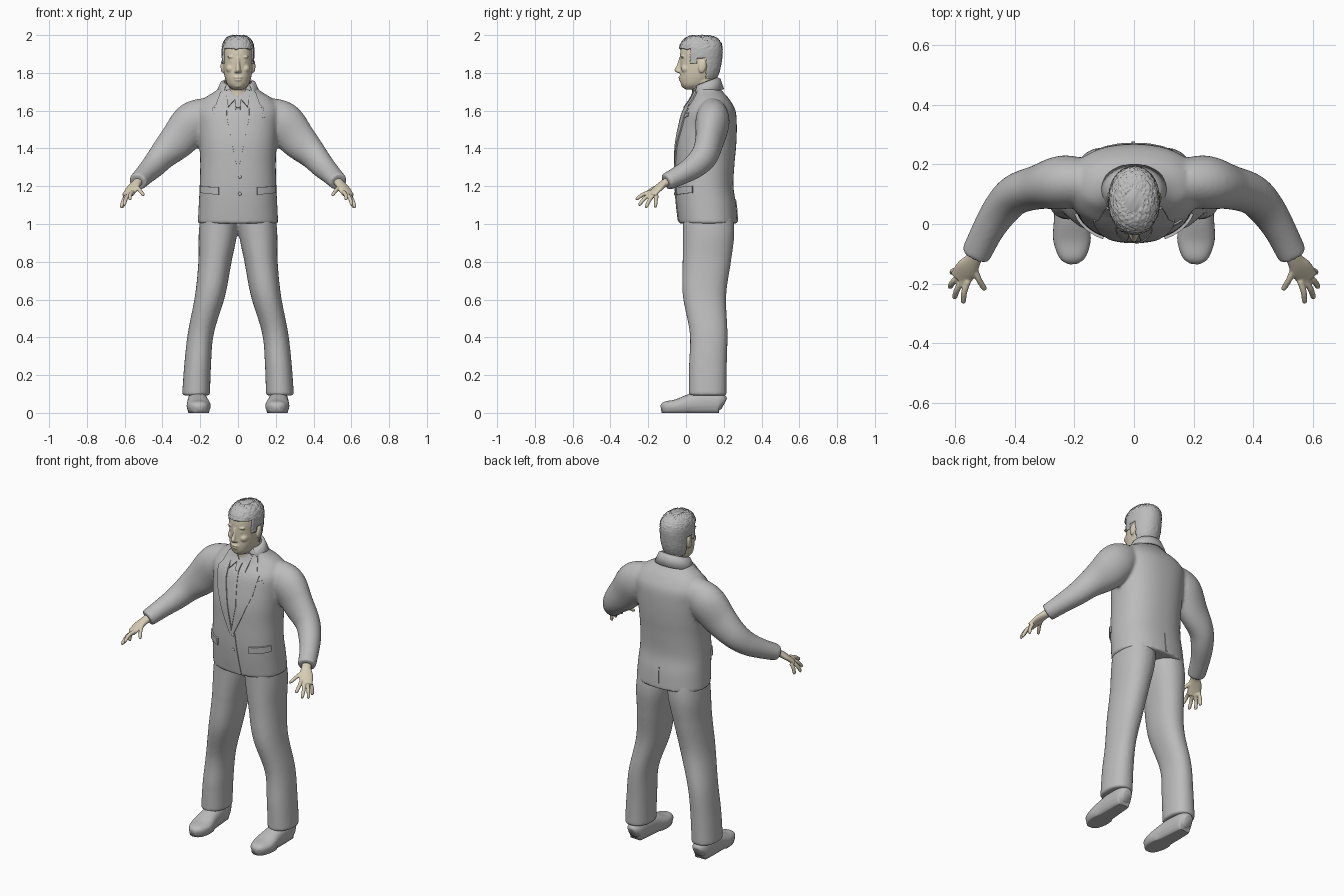
import bpy, bmesh, math, random
from math import sin, cos, pi
from mathutils import Vector, Matrix
from mathutils.bvhtree import BVHTree

if "Cube" in bpy.data.objects:
    bpy.data.objects.remove(bpy.data.objects["Cube"])
random.seed(4)


def material(name, rgb):
    m = bpy.data.materials.new(name)
    m.use_nodes = True
    m.diffuse_color = (*rgb, 1)
    m.node_tree.nodes["Principled BSDF"].inputs["Base Color"].default_value = (*rgb, 1)
    return m


CLOTH = material("grey cloth", (0.5, 0.5, 0.5))
SKIN = material("skin", (0.68, 0.61, 0.46))


def smooth_rings(rings, steps):
    # Catmull-Rom interpolation between the given rings
    r = [rings[0]] + list(rings) + [rings[-1]]
    out = []
    for i in range(1, len(r) - 2):
        for k in range(steps):
            t = k / steps
            out.append([0.5 * (2 * b + (c - a) * t + (2 * a - 5 * b + 4 * c - d) * t * t
                               + (3 * b - a - 3 * c + d) * t ** 3)
                        for a, b, c, d in zip(r[i - 1], r[i], r[i + 1], r[i + 2])])
    return out + [list(rings[-1])]


def loft(bm, rings, follow=False, n=32, p=2.0, steps=6):
    # rings are (x, y, z, half width, half depth)
    rings = smooth_rings(rings, steps)
    loops = []
    for i, (x, y, z, rx, ry) in enumerate(rings):
        u, v = Vector((1, 0, 0)), Vector((0, 1, 0))
        if follow:
            a, b = rings[max(i - 1, 0)], rings[min(i + 1, len(rings) - 1)]
            t = (Vector(b[:3]) - Vector(a[:3])).normalized()
            u = t.cross(Vector((0, 0, 1))).normalized()
            v = u.cross(t)
        loop = []
        for k in range(n):
            c, s = cos(2 * pi * k / n), sin(2 * pi * k / n)
            c = math.copysign(abs(c) ** (2 / p), c)
            s = math.copysign(abs(s) ** (2 / p), s)
            loop.append(bm.verts.new(Vector((x, y, z)) + u * rx * c + v * ry * s))
        loops.append(loop)
    faces = [bm.faces.new((a[k], a[(k + 1) % n], b[(k + 1) % n], b[k]))
             for a, b in zip(loops, loops[1:]) for k in range(n)]
    faces += [bm.faces.new(loops[0][::-1]), bm.faces.new(loops[-1])]
    bmesh.ops.recalc_face_normals(bm, faces=faces)
    return loops


def blob(bm, pos, size, tilt=0):
    mat = Matrix.Translation(pos) @ Matrix.Rotation(tilt, 4, 'X') @ Matrix.Diagonal((*size, 1))
    bmesh.ops.create_uvsphere(bm, u_segments=20, v_segments=12, radius=1, matrix=mat)


def mirror(bm):
    geom = bmesh.ops.duplicate(bm, geom=bm.verts[:] + bm.edges[:] + bm.faces[:])["geom"]
    bmesh.ops.scale(bm, vec=(-1, 1, 1), verts=[g for g in geom if isinstance(g, bmesh.types.BMVert)])
    bmesh.ops.reverse_faces(bm, faces=[g for g in geom if isinstance(g, bmesh.types.BMFace)])


def finish(bm, name, mat, voxel=0, relax=0, thick=0):
    me = bpy.data.meshes.new(name)
    bm.to_mesh(me)
    bm.free()
    ob = bpy.data.objects.new(name, me)
    bpy.context.collection.objects.link(ob)
    me.materials.append(mat)
    me.polygons.foreach_set("use_smooth", [not thick] * len(me.polygons))
    if voxel:  # fuse overlapping volumes into one skin
        m = ob.modifiers.new("Fuse", 'REMESH')
        m.mode, m.voxel_size, m.use_smooth_shade = 'VOXEL', voxel, True
    if relax:
        m = ob.modifiers.new("Relax", 'SMOOTH')
        m.factor, m.iterations = 0.5, relax
    if thick:
        m = ob.modifiers.new("Thickness", 'SOLIDIFY')
        m.thickness, m.offset = thick, 1
    return ob


# Jacket: sleeves fused with the body
bm = bmesh.new()
loft(bm, [(.15, .14, 1.59, .075, .085), (.235, .14, 1.54, .09, .11), (.315, .125, 1.447, .075, .1),
          (.395, .1, 1.367, .068, .078), (.445, .05, 1.31, .062, .066), (.49, -.02, 1.265, .054, .055),
          (.532, -.105, 1.222, .05, .046)], follow=True)
mirror(bm)
loft(bm, [(0, .118, 1.002, .213, .156), (0, .108, 1.1, .208, .158), (0, .097, 1.2, .203, .154),
          (0, .1, 1.32, .2, .157), (0, .106, 1.42, .205, .16), (0, .116, 1.52, .213, .153),
          (0, .124, 1.6, .22, .138), (0, .128, 1.66, .185, .102), (0, .118, 1.7, .125, .077),
          (0, .105, 1.74, .078, .06)], n=64, p=2.3)
jacket = finish(bm, "jacket", CLOTH, .009, 5)
bpy.context.view_layer.update()
tree = BVHTree.FromObject(jacket, bpy.context.evaluated_depsgraph_get())


def plate(name, pts, lift, radial=False, both=False, mat=CLOTH):
    # thin patch laid on the jacket; pts are (x, z), or (angle, z) when radial
    bm = bmesh.new()
    bm.faces.new([bm.verts.new((a, 0, z)) for a, z in pts])
    for _ in range(4):
        bmesh.ops.triangulate(bm, faces=bm.faces[:])
        long = [e for e in bm.edges if e.calc_length() > .025]
        bmesh.ops.subdivide_edges(bm, edges=long, cuts=1)
    bmesh.ops.triangulate(bm, faces=bm.faces[:])
    for v in bm.verts:
        a, z = v.co.x, v.co.z
        d = Vector((-sin(a), cos(a), 0)) if radial else Vector((0, 1, 0))
        start = Vector((0 if radial else a, .1, z)) - d * .4
        hit = tree.ray_cast(start, d)[0]
        v.co = hit if hit else start + d * .4
    for f in bm.faces:
        f.normal_update()
        if f.normal.dot(f.calc_center_median() - Vector((0, .1, f.calc_center_median().z))) < 0:
            f.normal_flip()
    if both:
        mirror(bm)
    return finish(bm, name, mat, thick=lift)


# Shirt front, tie, lapels and pockets
plate("shirt_front", [(-.06, 1.7), (.06, 1.7), (.06, 1.56), (.03, 1.42), (0, 1.28), (-.03, 1.42), (-.06, 1.56)], .002)
plate("shirt_collar", [(.008, 1.665), (.045, 1.715), (.065, 1.7), (.052, 1.615)], .009, both=True)
plate("tie_blade", [(-.012, 1.62), (.012, 1.62), (.024, 1.42), (0, 1.29), (-.024, 1.42)], .005)
plate("tie_knot", [(-.018, 1.665), (.018, 1.665), (.011, 1.612), (-.011, 1.612)], .009)
plate("lapels", [(.062, 1.71), (.092, 1.695), (.115, 1.63), (.1, 1.615), (.135, 1.61), (.115, 1.5),
                 (.06, 1.36), (.012, 1.255), (-.004, 1.255), (.03, 1.42), (.058, 1.56)], .007, both=True)
plate("front_overlap", [(-.012, 1.26), (.02, 1.26), (.05, 1.015), (.02, 1.015), (-.008, 1.06)], .004)
plate("breast_pocket", [(.105, 1.555), (.16, 1.57), (.16, 1.59), (.105, 1.575)], .005)
plate("pocket_flaps", [(.62, 1.155), (1.25, 1.165), (1.25, 1.2), (.62, 1.195)], .009, radial=True, both=True)
plate("back_vent", [(pi - .02, 1.012), (pi + .05, 1.012), (pi + .03, 1.13), (pi - .02, 1.13)], .004, radial=True)
bm = bmesh.new()
for z in (1.25, 1.16):
    y = tree.ray_cast(Vector((.01, -.5, z)), Vector((0, 1, 0)))[0].y
    blob(bm, (.01, y - .004, z), (.009, .005, .009))
finish(bm, "buttons", CLOTH)

# Turned-down jacket collar, open at the front
bm = bmesh.new()
rows = []
for r, dz in ((.068, .028), (.083, .022), (.105, -.03)):
    rows.append([bm.verts.new((r * cos(a) * 1.05, .108 + r * .82 * sin(a), 1.72 + dz + .022 * sin(a)))
                 for a in [-.75 + (pi + 1.5) * k / 30 for k in range(31)]])
for a, b in zip(rows, rows[1:]):
    for k in range(30):
        bm.faces.new((a[k], b[k], b[k + 1], a[k + 1]))
finish(bm, "jacket_collar", CLOTH, thick=.008)

# Trousers: two legs meeting under the jacket
bm = bmesh.new()
loft(bm, [(.222, .115, .092, .074, .1), (.214, .116, .25, .071, .1), (.197, .12, .42, .069, .1),
          (.148, .098, .62, .08, .115), (.122, .11, .8, .088, .128), (.106, .12, .95, .102, .136),
          (.095, .115, 1.08, .1, .13)], p=2.2)
mirror(bm)
finish(bm, "trousers", CLOTH, .009, 4)

# Shoes with flat soles
bm = bmesh.new()
loft(bm, [(.218, .2, .045, .025, .03), (.217, .175, .055, .045, .055), (.215, .1, .056, .052, .058),
          (.212, .03, .05, .056, .052), (.208, -.05, .035, .063, .037), (.206, -.11, .03, .045, .03),
          (.205, -.132, .026, .018, .014)], follow=True, p=2.4)
for v in bm.verts:
    if v.co.z < .016:
        v.co.z = 0
mirror(bm)
finish(bm, "shoes", CLOTH)

# Hands: palm, four fingers and thumb
bm = bmesh.new()
loft(bm, [(.522, -.085, 1.23, .026, .026), (.54, -.12, 1.212, .028, .02), (.56, -.15, 1.187, .038, .017),
          (.585, -.185, 1.152, .036, .013)], follow=True, n=20)
FINGERS = [((.557, -.19, 1.17), (.574, -.266, 1.13)), ((.573, -.187, 1.16), (.604, -.25, 1.1)),
           ((.585, -.175, 1.152), (.62, -.213, 1.087)), ((.592, -.155, 1.152), (.612, -.163, 1.088)),
           ((.538, -.14, 1.2), (.5, -.222, 1.153))]
for a, b in FINGERS:
    a, b = Vector(a), Vector(b)
    mid = a.lerp(b, .5) + Vector((.004, 0, .006))
    loft(bm, [(*a, .011, .011), (*mid, .0105, .0105), (*a.lerp(b, .92), .009, .009), (*b, .004, .004)],
         follow=True, n=12)
mirror(bm)
finish(bm, "hands", SKIN, .004, 3)

# Head, neck and face
HEAD = [(0, .03, 1.713, .03, .035), (0, .045, 1.735, .054, .07), (0, .06, 1.77, .068, .093),
        (0, .07, 1.81, .076, .101), (0, .075, 1.86, .079, .106), (0, .078, 1.91, .08, .108),
        (0, .08, 1.95, .073, .098), (0, .08, 1.978, .052, .07), (0, .08, 1.99, .024, .032)]
bm = bmesh.new()
blob(bm, (.083, .087, 1.835), (.009, .021, .035), -.2)
blob(bm, (.032, -.018, 1.885), (.026, .01, .007))
blob(bm, (.031, -.012, 1.862), (.014, .013, .008))
blob(bm, (.04, .004, 1.822), (.024, .03, .024))
blob(bm, (.011, -.034, 1.808), (.008, .012, .008))
mirror(bm)
loft(bm, HEAD, n=48, p=2.15)
loft(bm, [(0, .1, 1.64, .072, .07), (0, .1, 1.7, .064, .068), (0, .095, 1.8, .062, .07)])
loft(bm, [(0, -.026, 1.882, .008, .01), (0, -.034, 1.842, .01, .014), (0, -.041, 1.815, .013, .021),
          (0, -.034, 1.8, .011, .014)], n=20)
blob(bm, (0, -.03, 1.776), (.025, .011, .006))
blob(bm, (0, -.028, 1.763), (.021, .011, .006))
blob(bm, (0, -.008, 1.735), (.026, .018, .015))
finish(bm, "head", SKIN, .0045, 3)


# Short tousled hair, trimmed around face and ears
def hairline(y):
    if y < .022:
        return 1.93
    if y < .055:
        return 1.85
    return 1.877 if y < .108 else 1.768


bm = bmesh.new()
loft(bm, [(x, y, z + .009 * (z > 1.9), rx + .006, ry + .008) for x, y, z, rx, ry in HEAD[1:]], n=96, p=2.15, steps=10)
bmesh.ops.delete(bm, geom=[f for f in bm.faces if f.calc_center_median().z < hairline(f.calc_center_median().y)],
                 context='FACES')
for v in bm.verts:
    w = .0035 if v.co.z > 1.93 else .0012
    out = (v.co - Vector((0, .08, 1.87))).normalized()
    v.co += out * w * random.uniform(-1, 1)
hair = finish(bm, "hair", CLOTH, thick=.012)
hair.modifiers["Thickness"].offset = -1
for ob in bpy.context.collection.objects:
    if ob.type == 'MESH' and ob.name in ("hair", "jacket_collar"):
        ob.data.polygons.foreach_set("use_smooth", [True] * len(ob.data.polygons))
